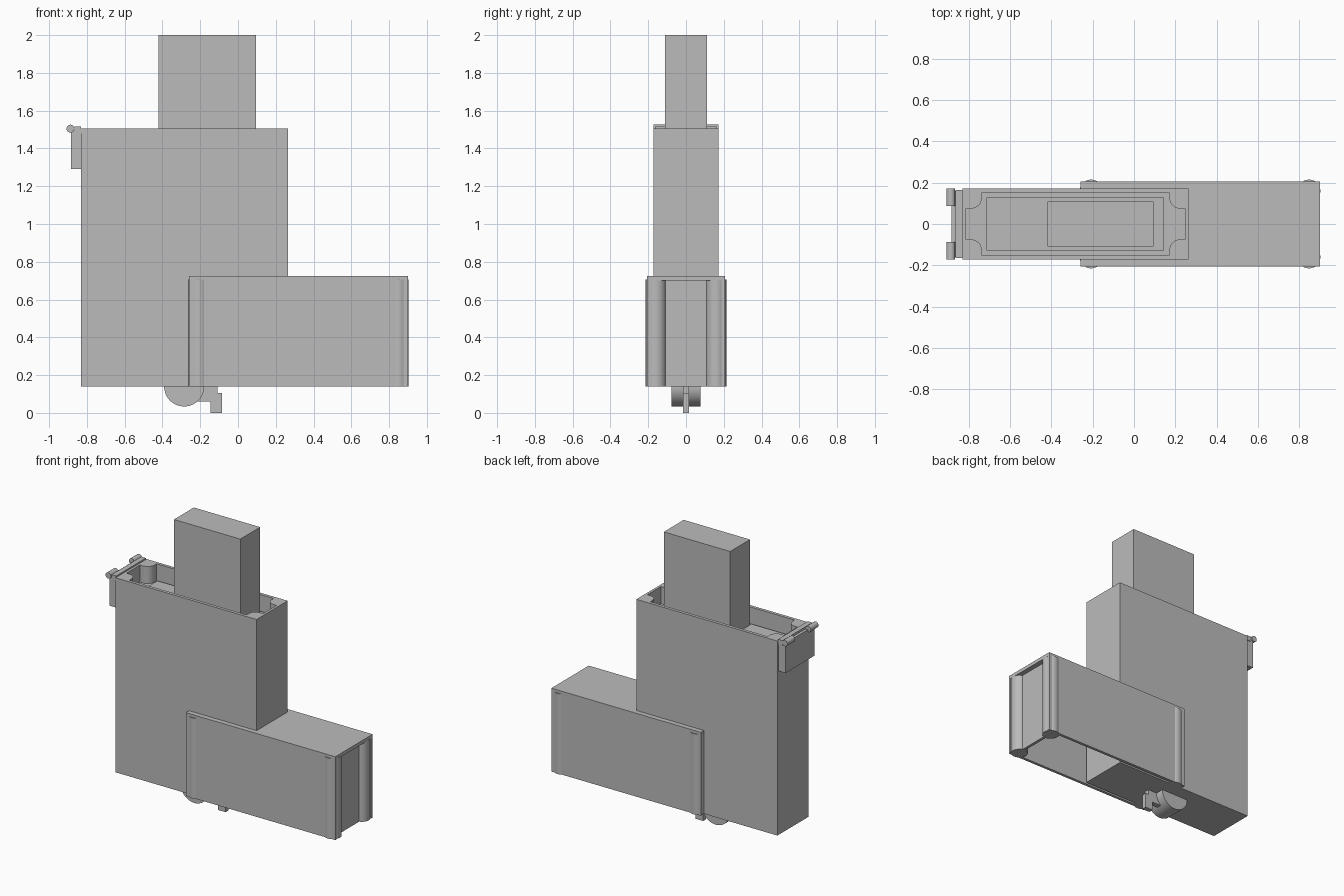
import bpy, bmesh, math
from mathutils import Matrix

if "Cube" in bpy.data.objects:
    bpy.data.objects.remove(bpy.data.objects["Cube"])

grey = bpy.data.materials.new("plain grey")
grey.diffuse_color = (0.5, 0.5, 0.5, 1)
grey.use_nodes = True
grey.node_tree.nodes["Principled BSDF"].inputs["Base Color"].default_value = grey.diffuse_color


def finish(name, bm, smooth=False):
    bmesh.ops.recalc_face_normals(bm, faces=bm.faces)
    me = bpy.data.meshes.new(name)
    bm.to_mesh(me)
    bm.free()
    ob = bpy.data.objects.new(name, me)
    bpy.context.collection.objects.link(ob)
    me.materials.append(grey)
    if smooth:
        bpy.ops.object.select_all(action='DESELECT')
        ob.select_set(True)
        bpy.context.view_layer.objects.active = ob
        bpy.ops.object.shade_smooth_by_angle(angle=math.radians(35))
    return ob


def box(name, x0, x1, y0, y1, z0, z1):
    bm = bmesh.new()
    bmesh.ops.create_cube(bm, size=1)
    for v in bm.verts:
        v.co = ((x0, x1)[v.co.x > 0], (y0, y1)[v.co.y > 0], (z0, z1)[v.co.z > 0])
    return finish(name, bm)


def prism(name, pts, vec, smooth=False):
    bm = bmesh.new()
    f = bm.faces.new([bm.verts.new(p) for p in pts])
    r = bmesh.ops.extrude_face_region(bm, geom=[f])
    bmesh.ops.translate(bm, vec=vec, verts=[g for g in r['geom'] if isinstance(g, bmesh.types.BMVert)])
    return finish(name, bm, smooth)


def circle(cx, cy, r, a0=0, a1=360, n=32):
    return [(cx + r * math.cos(math.radians(a0 + (a1 - a0) * i / n)),
             cy + r * math.sin(math.radians(a0 + (a1 - a0) * i / n))) for i in range(n + (a1 - a0 < 360))]


# Main case with a recess in the top, round posts left in its corners
case = box("main_case", -0.83, 0.265, -0.172, 0.172, 0.14, 1.505)
mid, corner = -0.283, []
quarter = [(0.53, 0.075)] + circle(0.505, 0.125, 0.05, 270, 180, 10) + [(0.455, 0.15)]
outline = []
for sx, sy in ((1, 1), (-1, 1), (-1, -1), (1, -1)):
    q = [(mid + sx * x, sy * y) for x, y in quarter]
    outline += q if sx * sy > 0 else q[::-1]
cutter = prism("recess_cutter", [(x, y, 1.385) for x, y in outline], (0, 0, 0.3))
cutter.hide_render = True
mod = case.modifiers.new("recess", 'BOOLEAN')
mod.operation, mod.solver, mod.object = 'DIFFERENCE', 'EXACT', cutter
bpy.context.view_layer.objects.active = case
bpy.ops.object.modifier_apply(modifier=mod.name)
bpy.data.objects.remove(cutter)

# Inner block and the tall bar rising out of it
box("inner_block", -0.715, 0.145, -0.128, 0.128, 1.3, 1.4)
box("rising_bar", -0.42, 0.095, -0.11, 0.11, 1.35, 2.0)

# Lower sleeve: roof, side walls, end panel, round corner columns
box("sleeve_roof", -0.26, 0.9, -0.207, 0.207, 0.7, 0.725)
for s in (-1, 1):
    y0, y1 = sorted((s * 0.187, s * 0.207))
    box("sleeve_wall", -0.26, 0.9, y0, y1, 0.14, 0.7)
    for x in (-0.208, 0.848):
        pts = [(a, b, 0.14) for a, b in circle(x, s * 0.16, 0.055)]
        prism("sleeve_column", pts, (0, 0, 0.565), True)
box("sleeve_end_panel", 0.845, 0.865, -0.15, 0.15, 0.14, 0.7)

# Hinge plate and two hinge pins on the left side
box("hinge_plate", -0.885, -0.83, -0.16, 0.16, 1.29, 1.5)
box("hinge_lip", -0.865, -0.83, -0.165, 0.165, 1.48, 1.515)
for y in (-0.172, 0.087):
    prism("hinge_pin", [(a, y, b) for a, b in circle(-0.887, 1.505, 0.021, n=20)], (0, 0.085, 0), True)

# Half wheel and stepped catch under the case
prism("half_wheel", [(a, -0.077, b) for a, b in circle(-0.285, 0.14, 0.106, 180, 359.9)], (0, 0.154, 0), True)
catch = [(-0.3, 0.14), (-0.3, 0.06), (-0.145, 0.06), (-0.145, 0), (-0.085, 0),
         (-0.085, 0.105), (-0.108, 0.105), (-0.108, 0.14)]
prism("catch", [(x, -0.017, z) for x, z in catch], (0, 0.034, 0))
